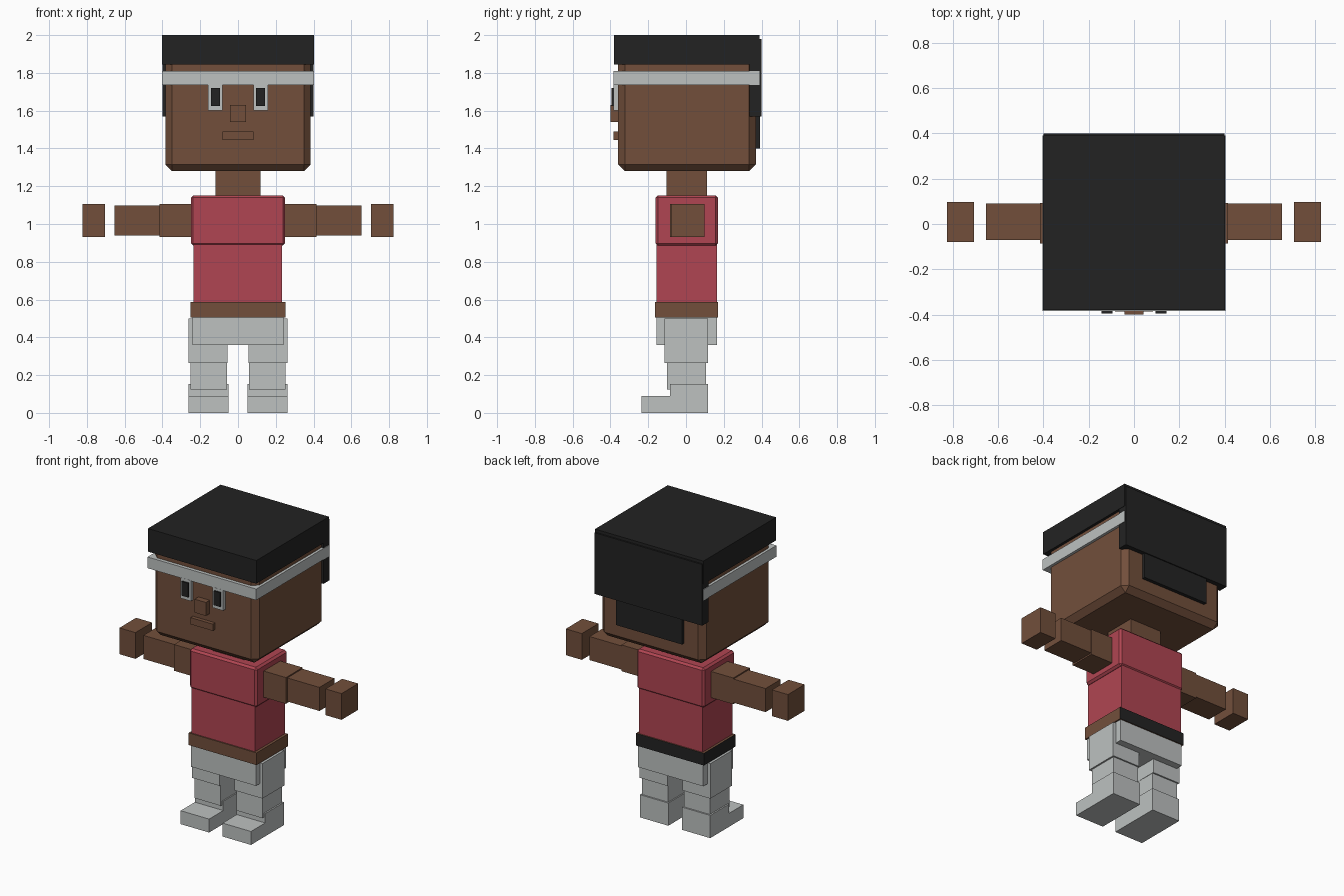
import bpy, bmesh

if "Cube" in bpy.data.objects:
    bpy.data.objects.remove(bpy.data.objects["Cube"])


def material(name, rgb):
    m = bpy.data.materials.new(name)
    m.diffuse_color = (*rgb, 1.0)
    m.use_nodes = True
    m.node_tree.nodes["Principled BSDF"].inputs["Base Color"].default_value = m.diffuse_color
    return m


skin = material("brown skin", (0.168, 0.078, 0.044))
red = material("red shirt", (0.434, 0.060, 0.084))
grey = material("light grey", (0.510, 0.535, 0.530))
black = material("black", (0.0165, 0.0165, 0.0165))


def box(name, x, y, z, mat, bevel=0.0):
    """Box from (min, max) ranges on each axis, optionally chamfered."""
    bm = bmesh.new()
    bmesh.ops.create_cube(bm, size=1.0)
    for v in bm.verts:
        v.co = [r[0] if c < 0 else r[1] for c, r in zip(v.co, (x, y, z))]
    if bevel:
        bmesh.ops.bevel(bm, geom=bm.edges[:], offset=bevel, segments=1,
                        affect='EDGES')
    mesh = bpy.data.meshes.new(name)
    bm.to_mesh(mesh)
    bm.free()
    mesh.materials.append(mat)
    ob = bpy.data.objects.new(name, mesh)
    bpy.context.collection.objects.link(ob)
    return ob


def pair(name, x, y, z, mat):
    """The same box on both sides of the body."""
    box("right_" + name, x, y, z, mat)
    box("left_" + name, (-x[1], -x[0]), y, z, mat)


# Head, hair and headband
box("head", (-0.385, 0.385), (-0.36, 0.37), (1.28, 1.88), skin, 0.036)
box("hair_cap", (-0.402, 0.402), (-0.38, 0.39), (1.845, 2.0), black)
box("hair_back", (-0.40, 0.40), (0.335, 0.40), (1.57, 1.98), black)
box("hair_nape", (-0.245, 0.245), (0.35, 0.393), (1.40, 1.60), black)
box("headband", (-0.403, 0.403), (-0.383, 0.39), (1.735, 1.81), grey)

# Face
pair("eye_white", (0.081, 0.158), (-0.384, -0.35), (1.60, 1.738), grey)
pair("pupil", (0.095, 0.144), (-0.395, -0.37), (1.625, 1.72), black)
box("nose", (-0.042, 0.042), (-0.40, -0.35), (1.54, 1.63), skin)
box("mouth", (-0.083, 0.083), (-0.385, -0.35), (1.445, 1.49), skin)

# Neck and torso
box("neck", (-0.118, 0.118), (-0.103, 0.11), (1.13, 1.30), skin)
box("chest", (-0.25, 0.25), (-0.162, 0.17), (0.885, 1.152), red, 0.013)
box("waist", (-0.236, 0.234), (-0.155, 0.163), (0.57, 0.90), red)

# Belt: brown on the front and right, black on the back and left
belt = box("belt", (-0.252, 0.252), (-0.163, 0.17), (0.505, 0.587), skin)
belt.data.materials.append(black)
for p in belt.data.polygons:
    if p.normal.y > 0.5 or p.normal.x < -0.5:
        p.material_index = 1

# Arms
pair("upper_arm", (0.23, 0.415), (-0.085, 0.092), (0.93, 1.106), skin)
pair("forearm", (0.40, 0.653), (-0.07, 0.09), (0.94, 1.098), skin)
pair("hand", (0.705, 0.824), (-0.08, 0.097), (0.93, 1.106), skin)

# Hips, legs and feet
box("hips", (-0.242, 0.242), (-0.155, 0.163), (0.36, 0.51), grey)
pair("thigh", (0.056, 0.262), (-0.115, 0.116), (0.265, 0.50), grey)
pair("shin", (0.058, 0.251), (-0.10, 0.106), (0.125, 0.28), grey)
pair("heel", (0.05, 0.261), (-0.085, 0.116), (0.0, 0.152), grey)
pair("toe", (0.05, 0.261), (-0.235, -0.085), (0.0, 0.09), grey)
